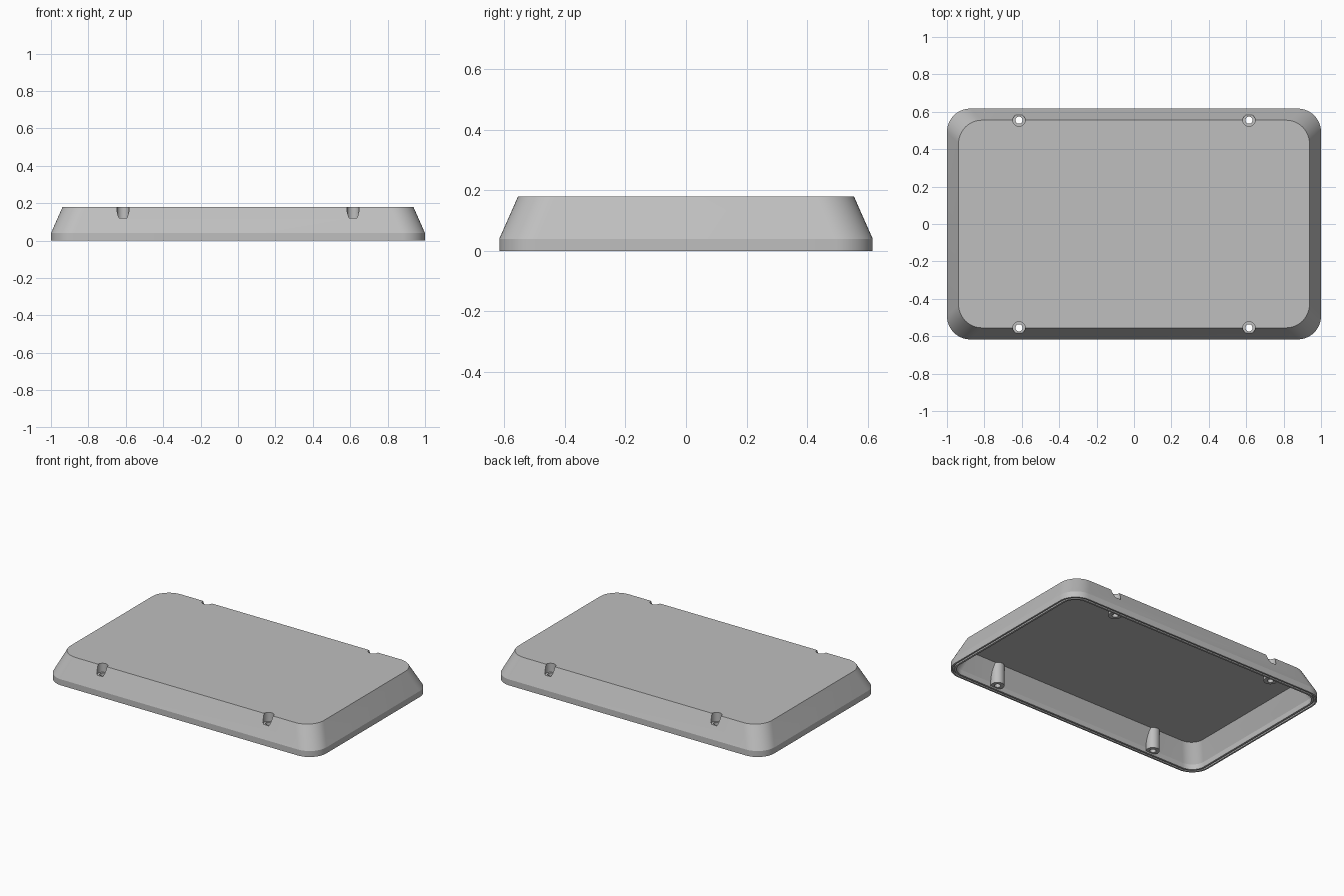
import bpy
import bmesh
from math import cos, sin, pi

cube = bpy.data.objects.get("Cube")
if cube:
    bpy.data.objects.remove(cube, do_unlink=True)

grey = bpy.data.materials.new("plain grey")
grey.use_nodes = True
COLOR = (0.52, 0.52, 0.52, 1)
grey.diffuse_color = COLOR
grey.node_tree.nodes["Principled BSDF"].inputs["Base Color"].default_value = COLOR

HALF_X, HALF_Y, HEIGHT = 1.0, 0.617, 0.18
SKIRT, SLOPE, WALL = 0.04, 0.062, 0.035
CORNER, STEPS = 0.125, 12
SCREWS = [(sx * 0.615, sy * 0.555) for sx in (-1, 1) for sy in (-1, 1)]


def add_object(name, bm):
    bmesh.ops.recalc_face_normals(bm, faces=bm.faces)
    mesh = bpy.data.meshes.new(name)
    bm.to_mesh(mesh)
    bm.free()
    mesh.materials.append(grey)
    obj = bpy.data.objects.new(name, mesh)
    bpy.context.collection.objects.link(obj)
    return obj


def ring(bm, inset, z, radius):
    """Rounded rectangle, inset from the base outline."""
    hx, hy = HALF_X - inset - radius, HALF_Y - inset - radius
    verts = []
    for q, (sx, sy) in enumerate([(1, 1), (-1, 1), (-1, -1), (1, -1)]):
        for i in range(STEPS + 1):
            a = (q + i / STEPS) * pi / 2
            verts.append(bm.verts.new((sx * hx + radius * cos(a), sy * hy + radius * sin(a), z)))
    return verts


def loft(name, profile, closed=False):
    """Loft rounded rectangles; closed joins the last ring to the first."""
    bm = bmesh.new()
    rings = [ring(bm, *p) for p in profile]
    pairs = list(zip(rings, rings[1:]))
    if closed:
        pairs.append((rings[-1], rings[0]))
    else:
        bm.faces.new(rings[0])
        bm.faces.new(rings[-1])
    for a, b in pairs:
        for i in range(len(a)):
            j = (i + 1) % len(a)
            bm.faces.new((a[i], a[j], b[j], b[i]))
    return add_object(name, bm)


def cylinder(name, x, y, radius, z0, z1):
    bm = bmesh.new()
    bmesh.ops.create_cone(bm, cap_ends=True, segments=32, radius1=radius, radius2=radius, depth=z1 - z0)
    bmesh.ops.translate(bm, verts=bm.verts, vec=(x, y, (z0 + z1) / 2))
    return add_object(name, bm)


def subtract(target, cutter):
    bpy.context.view_layer.objects.active = target
    mod = target.modifiers.new("cut", 'BOOLEAN')
    mod.operation = 'DIFFERENCE'
    mod.solver = 'EXACT'
    mod.object = cutter
    bpy.ops.object.modifier_apply(modifier=mod.name)
    bpy.data.objects.remove(cutter, do_unlink=True)


# Sloped outer body with a short upright skirt
cover = loft("enclosure_cover", [(0, 0, CORNER), (0, SKIRT, CORNER), (SLOPE, HEIGHT, CORNER)])

# Cavity, keeping the four screw posts solid
inner = CORNER - WALL
cavity = loft("cavity", [(WALL, -0.05, inner), (WALL, SKIRT - 0.005, inner),
                         (WALL + SLOPE - 0.012, HEIGHT - 0.03, inner)])
for x, y in SCREWS:
    subtract(cavity, cylinder("post", x, y, 0.042, 0.01, 0.25))
subtract(cover, cavity)

# Sealing groove around the rim
subtract(cover, loft("groove", [(0.011, -0.02, CORNER - 0.011), (0.011, 0.012, CORNER - 0.011),
                                (0.022, 0.012, CORNER - 0.022), (0.022, -0.02, CORNER - 0.022)], closed=True))

# Screw holes with wide recesses for the heads
for x, y in SCREWS:
    subtract(cover, cylinder("screw_recess", x, y, 0.033, 0.12, 0.3))
    subtract(cover, cylinder("screw_hole", x, y, 0.019, -0.1, 0.2))

# Smooth corners, crisp edges
bpy.ops.object.select_all(action='DESELECT')
cover.select_set(True)
bpy.context.view_layer.objects.active = cover
bpy.ops.object.shade_smooth_by_angle(angle=pi / 9)
